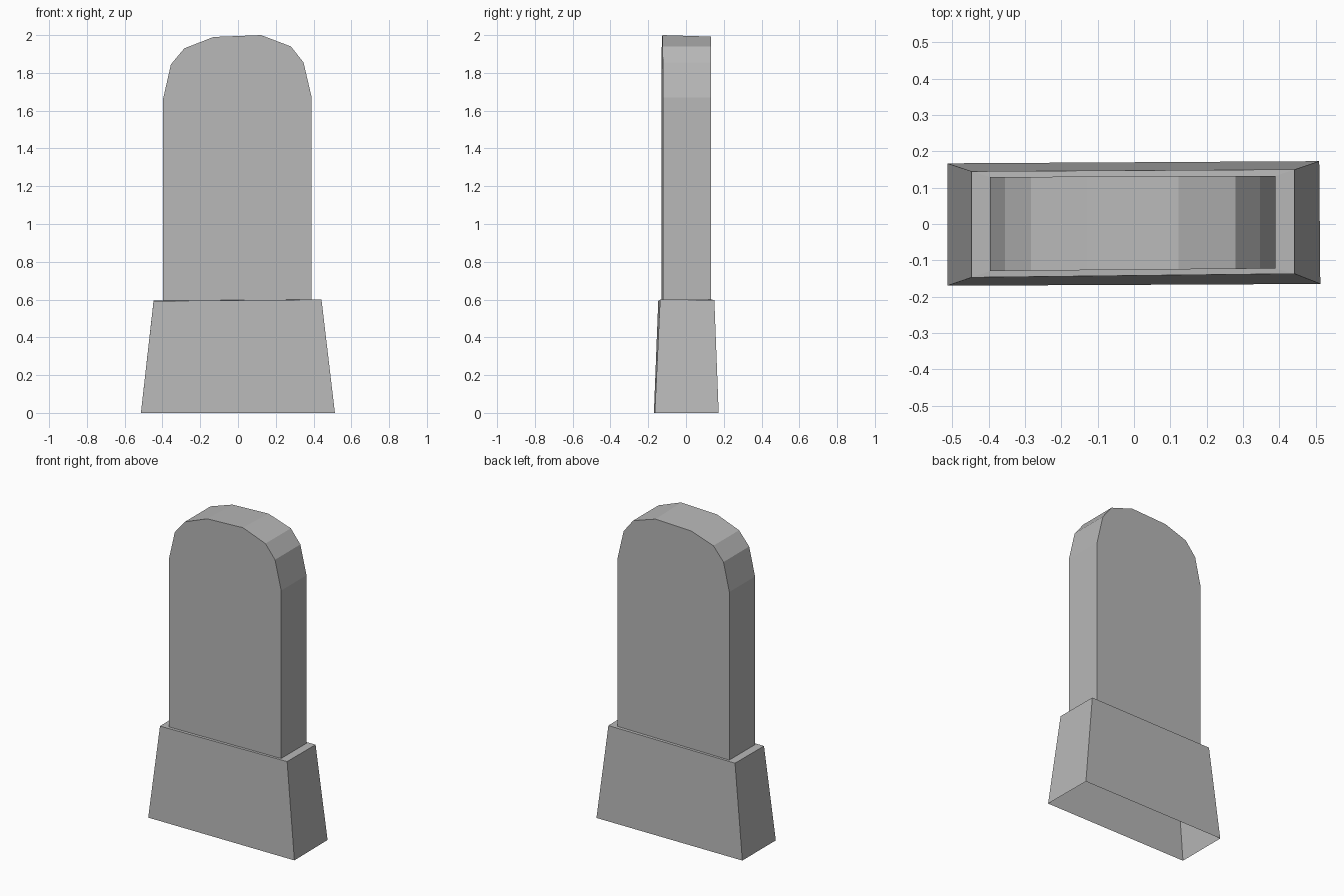
import bpy, bmesh

if "Cube" in bpy.data.objects:
    bpy.data.objects.remove(bpy.data.objects["Cube"])

stone = bpy.data.materials.new("grey stone")
stone.diffuse_color = (0.48, 0.48, 0.48, 1)
stone.use_nodes = True
stone.node_tree.nodes["Principled BSDF"].inputs["Base Color"].default_value = stone.diffuse_color


def make_object(name, bm):
    bmesh.ops.recalc_face_normals(bm, faces=bm.faces)
    mesh = bpy.data.meshes.new(name)
    bm.to_mesh(mesh)
    bm.free()
    mesh.materials.append(stone)
    obj = bpy.data.objects.new(name, mesh)
    bpy.context.collection.objects.link(obj)
    return obj


# Outline of the upright slab, up the left side and down the right
outline = [(-0.396, 0.594), (-0.396, 1.665), (-0.355, 1.845), (-0.284, 1.93),
           (-0.13, 1.99), (0.122, 2.0), (0.28, 1.94), (0.347, 1.855),
           (0.39, 1.67), (0.39, 0.60)]


def front_y(x):
    return -0.126 + 0.009 * x


def back_y(x):
    return 0.131 + 0.004 * x


bm = bmesh.new()

# Slightly uneven rings: plinth foot, plinth top, slab foot
foot = [(-0.514, -0.17, 0), (0.513, -0.165, 0), (0.51, 0.173, 0), (-0.514, 0.167, 0)]
top = [(-0.447, -0.147, 0.592), (0.442, -0.137, 0.60),
       (0.442, 0.15, 0.598), (-0.447, 0.145, 0.594)]
foot, top = ([bm.verts.new(p) for p in ring] for ring in (foot, top))

# Upright slab, front and back outlines
front = [bm.verts.new((x, front_y(x), z)) for x, z in outline]
back = [bm.verts.new((x, back_y(x), z - (0.008 if z > 1.98 else 0))) for x, z in outline]
slab_foot = [front[0], front[-1], back[-1], back[0]]

# Plinth sides (hollow underneath) and the ledge around the slab
for lower, upper in ((foot, top), (top, slab_foot)):
    for i in range(4):
        j = (i + 1) % 4
        bm.faces.new((lower[i], lower[j], upper[j], upper[i]))

# Slab faces and rounded rim
bm.faces.new(front)
bm.faces.new(back[::-1])
for i in range(len(outline) - 1):
    bm.faces.new((front[i], back[i], back[i + 1], front[i + 1]))

make_object("headstone", bm)
